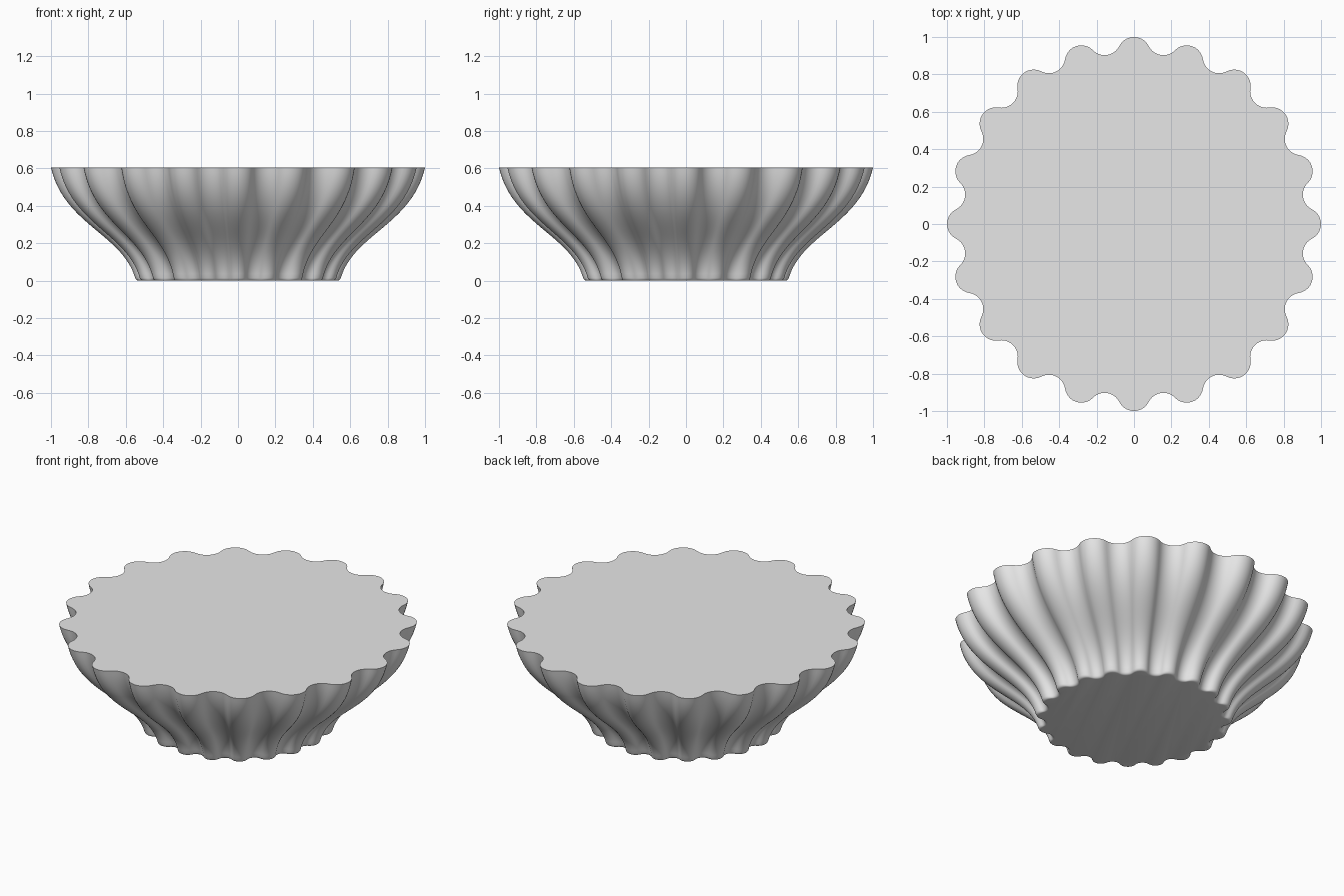
import bpy, bmesh, math
from mathutils import Vector
from mathutils.geometry import interpolate_bezier

if "Cube" in bpy.data.objects:
    bpy.data.objects.remove(bpy.data.objects["Cube"])

LOBES = 20
ARC_R = 0.0875      # radius of each lobe and each groove
STEPS = 10          # segments per arc
HEIGHT = 0.605


def polar(r, a):
    return Vector((r * math.cos(a), r * math.sin(a)))


def fluted_outline():
    """Unit outline of alternating convex and concave arcs, tangent to each other."""
    half = math.pi / LOBES
    out_c, in_r = 1 - ARC_R, 0.915 + ARC_R
    joint = polar(in_r, half) - polar(out_c, 0)
    swing = math.atan2(joint.y, joint.x)      # half sweep of a lobe
    dip = swing - half                        # half sweep of a groove
    pts = []
    for i in range(LOBES):
        a = 2 * half * i
        for k in range(STEPS):
            t = 2 * k / STEPS - 1
            pts.append(polar(out_c, a) + polar(ARC_R, a + swing * t))
        for k in range(STEPS):
            t = 2 * k / STEPS - 1
            pts.append(polar(in_r, a + half) + polar(ARC_R, a + half + math.pi - dip * t))
    return pts


# Side profile (radius, height): rounded foot edge, then an S-curve to the rim
foot = interpolate_bezier(Vector((0.53, 0)), Vector((0.54, 0)),
                          Vector((0.546, 0.005)), Vector((0.55, 0.015)), 5)
wall = interpolate_bezier(Vector((0.55, 0.015)), Vector((0.62, 0.25)),
                          Vector((0.93, 0.3)), Vector((1, HEIGHT)), 32)
profile = list(foot) + list(wall)[1:]

# Loft the outline along the profile and close both ends
bm = bmesh.new()
outline = fluted_outline()
rings = [[bm.verts.new((p.x * r, p.y * r, z)) for p in outline] for r, z in profile]
n = len(outline)
for low, high in zip(rings, rings[1:]):
    for i in range(n):
        j = (i + 1) % n
        bm.faces.new((low[i], low[j], high[j], high[i]))
bm.faces.new(rings[-1])
bm.faces.new(rings[0][::-1])
bmesh.ops.recalc_face_normals(bm, faces=bm.faces)

mesh = bpy.data.meshes.new("fluted_dish")
bm.to_mesh(mesh)
bm.free()
dish = bpy.data.objects.new("fluted_dish", mesh)
bpy.context.collection.objects.link(dish)

# Plain light grey finish
grey = bpy.data.materials.new("light_grey")
grey.use_nodes = True
color = (0.8, 0.8, 0.8, 1)
grey.diffuse_color = color
grey.node_tree.nodes["Principled BSDF"].inputs["Base Color"].default_value = color
mesh.materials.append(grey)

# Smooth walls with a crisp rim
bpy.context.view_layer.objects.active = dish
dish.select_set(True)
bpy.ops.object.shade_smooth_by_angle(angle=math.radians(40))
